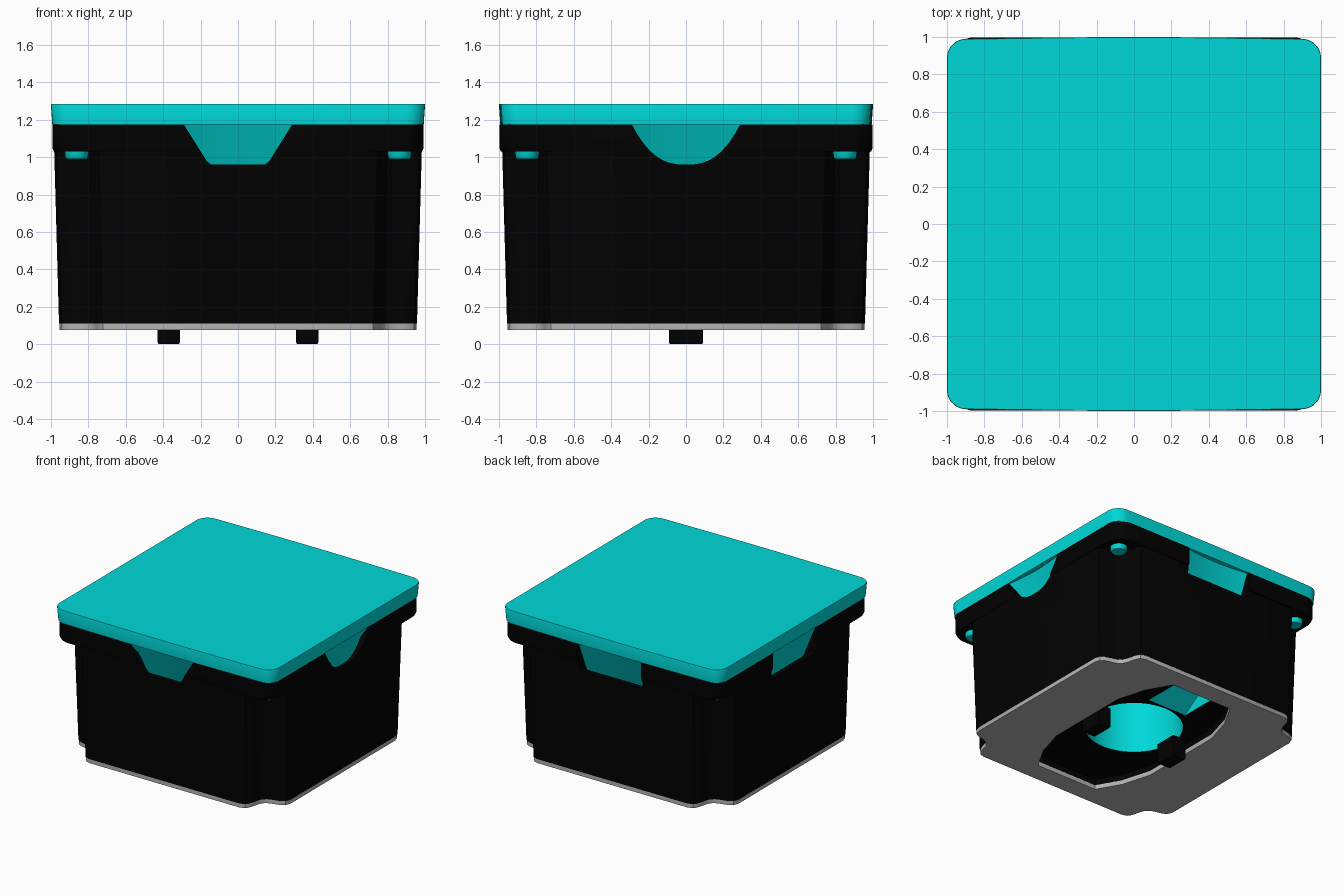
import bpy, bmesh, math
from mathutils import Vector

cube = bpy.data.objects.get("Cube")
if cube:
    bpy.data.objects.remove(cube, do_unlink=True)


def material(name, rgb):
    m = bpy.data.materials.new(name)
    m.use_nodes = True
    m.diffuse_color = (*rgb, 1)
    m.node_tree.nodes["Principled BSDF"].inputs["Base Color"].default_value = (*rgb, 1)
    return m


BLACK = material("black plastic", (0.0005, 0.0005, 0.0005))
TEAL = material("teal plastic", (0.0, 0.69, 0.69))
GREY = material("grey plate", (0.45, 0.45, 0.45))


def loft(name, rings, *mats):
    """Closed solid skinned through rings of equal point count."""
    bm = bmesh.new()
    loops = [[bm.verts.new(p) for p in ring] for ring in rings]
    n = len(loops[0])
    for a, b in zip(loops, loops[1:]):
        for i in range(n):
            j = (i + 1) % n
            bm.faces.new((a[i], a[j], b[j], b[i]))
    bm.faces.new(loops[0][::-1])
    bm.faces.new(loops[-1])
    bmesh.ops.recalc_face_normals(bm, faces=bm.faces)
    mesh = bpy.data.meshes.new(name)
    bm.to_mesh(mesh)
    bm.free()
    for m in mats:
        mesh.materials.append(m)
    obj = bpy.data.objects.new(name, mesh)
    bpy.context.collection.objects.link(obj)
    return obj


def level(outline, z, s=1.0):
    return [(x * s, y * s, z) for x, y in outline]


def prism(name, outline, z0, z1, *mats):
    return loft(name, [level(outline, z0), level(outline, z1)], *mats)


def circle(r, n=48, cx=0, cy=0):
    return [(cx + r * math.cos(math.tau * i / n), cy + r * math.sin(math.tau * i / n))
            for i in range(n)]


def box(x, y):
    return [(-x, -y), (x, -y), (x, y), (-x, y)]


def four_corners(quarter):
    """Repeat one corner of a square outline around the centre."""
    out = []
    for k in range(4):
        for x, y in quarter:
            for _ in range(k):
                x, y = -y, x
            out.append((x, y))
    return out


def rounded_square(half, r, n=8):
    c = half - r
    return four_corners([(c + r * math.cos(math.pi / 2 * i / n),
                          c + r * math.sin(math.pi / 2 * i / n)) for i in range(n + 1)])


def cut(obj, cutters):
    for c in cutters:
        mod = obj.modifiers.new("cut", 'BOOLEAN')
        mod.operation = 'DIFFERENCE'
        mod.solver = 'EXACT'
        mod.object = c
    bpy.context.view_layer.update()
    ev = obj.evaluated_get(bpy.context.evaluated_depsgraph_get())
    mesh = bpy.data.meshes.new_from_object(ev)
    obj.modifiers.clear()
    obj.data = mesh


def smooth(obj):
    bpy.ops.object.select_all(action='DESELECT')
    obj.select_set(True)
    bpy.context.view_layer.objects.active = obj
    bpy.ops.object.shade_smooth_by_angle(angle=math.radians(32))


# Finger notches: a thin outer wall with a sloped panel running down behind it
def notch(name, turn, edge):
    rings = []
    for i in range(25):
        t = 0.29 * (i / 12 - 1)
        low = edge(abs(t))
        top = 0.955 + 0.025 * (t / 0.29) ** 2
        foot = top - 0.13
        rim = max(0.945, top - (1.175 - low) * 0.41 + 0.008)
        ring = []
        for d, z in ((1.1, low), (rim, low), (foot + 0.05, 0.86), (foot, 0.86),
                     (top, 1.175), (top, 1.2), (1.1, 1.2)):
            x, y = d, t
            for _ in range(turn):
                x, y = -y, x
            ring.append((x, y, z))
        rings.append(ring)
    return loft(name, rings)


def square_edge(t):
    return 0.96


def round_edge(t):
    return 0.96 + 0.215 * (t / 0.29) ** 2.6


def slanted_edge(t):
    return max(0.96, 1.175 - (0.29 - t) * 1.6)


notches = [notch("notch_cutter", k, e) for k, e in
           enumerate((round_edge, square_edge, square_edge, slanted_edge))]

# Body outline with shallow scooped corners that clear the screws
a, b = Vector((0.943, 0.725)), Vector((0.725, 0.943))
scoop = []
for i in range(13):
    p = a.lerp(b, i / 12)
    dip = 0.044 * (0.5 - 0.5 * math.cos(math.tau * i / 12))
    scoop.append((p.x - dip, p.y - dip))
body_shape = four_corners([(0.957, 0.68)] + scoop + [(0.68, 0.957)])
opening = [(0.28, -0.79), (0.39, -0.6), (0.46, -0.36), (0.46, 0.36), (0.39, 0.6), (0.28, 0.79)]
opening += [(-x, -y) for x, y in opening]

recess = prism("recess_cutter", opening, 0, 0.16)
well = prism("well_cutter", circle(0.37), 0.1, 0.6)
# Ramp beside the well, rising towards the back
ramp = loft("ramp_cutter", [[(x, 0.38, 0.1), (x, 0.74, 0.1), (x, 0.74, 0.4), (x, 0.38, 0.165)]
                            for x in (-0.18, 0.18)])

body = loft("body", [level(body_shape, 0.11), level(body_shape, 1.04, 1.027)], BLACK, TEAL)
cut(body, notches + [recess, well, ramp])

# Flange under the lid
flange_shape = [(x * 0.995, y) for x, y in rounded_square(0.998, 0.14)]
flange = loft("flange", [level(flange_shape, 1.03, 0.992), level(flange_shape, 1.05),
                         level(flange_shape, 1.175)], BLACK, TEAL)
cut(flange, notches)

# Teal shows on the sloped notch panels and inside the well and ramp
for obj in (body, flange):
    for f in obj.data.polygons:
        c, n = f.center, f.normal
        near, reach = sorted((abs(c.x), abs(c.y)))
        out = Vector((c.x, 0, 0)) if abs(c.x) > abs(c.y) else Vector((0, c.y, 0))
        on_panel = (near < 0.3 and 0.8 < reach < 0.98 and 0.85 < c.z < 1.174
                    and -0.6 < n.z < -0.2 and n.dot(out.normalized()) > 0.7)
        in_well = 0.17 < c.z < 0.7 and abs(c.x) < 0.38 and abs(c.y) < 0.8
        f.material_index = 1 if on_panel or in_well else 0

# Base plate with the same opening
plate = prism("base_plate", [(x * 0.997, y * 0.997) for x, y in body_shape], 0.076, 0.112, GREY)
cut(plate, [recess])

# Lid, slightly bowed towards front and back
lid_shape = []
base = rounded_square(1.0, 0.1)
for i, (x, y) in enumerate(base):
    lid_shape.append((x, y))
    nx, ny = base[(i + 1) % len(base)]
    if abs(nx - x) > 1:
        lid_shape += [(x + (nx - x) * k / 12, y) for k in range(1, 12)]
lid_shape = [(x, y * (1 - 0.012 * min(1, abs(x)) ** 1.5)) for x, y in lid_shape]
lid = loft("lid", [level(lid_shape, 1.175, 0.993), level(lid_shape, 1.278),
                   level(lid_shape, 1.285, 0.998)], TEAL)

# Corner screws and the two feet
parts = [body, flange, plate, lid]
for sx, side in ((1, "left"), (-1, "right")):
    for sy, end in ((1, "back"), (-1, "front")):
        rings = [level(circle(r, 24, sx * 0.863, sy * 0.85), z)
                 for r, z in ((0.055, 0.99), (0.062, 1.0), (0.065, 1.04))]
        parts.append(loft(f"{end}_{side}_screw", rings, TEAL))
    foot = [(x + sx * 0.37, y) for x, y in box(0.06, 0.092)]
    inset = [(x + sx * 0.37, y) for x, y in box(0.054, 0.086)]
    parts.append(loft(f"{side}_foot", [level(inset, 0), level(foot, 0.01), level(foot, 0.17)],
                      BLACK))

for helper in notches + [recess, well, ramp]:
    bpy.data.objects.remove(helper, do_unlink=True)
for obj in parts:
    smooth(obj)
